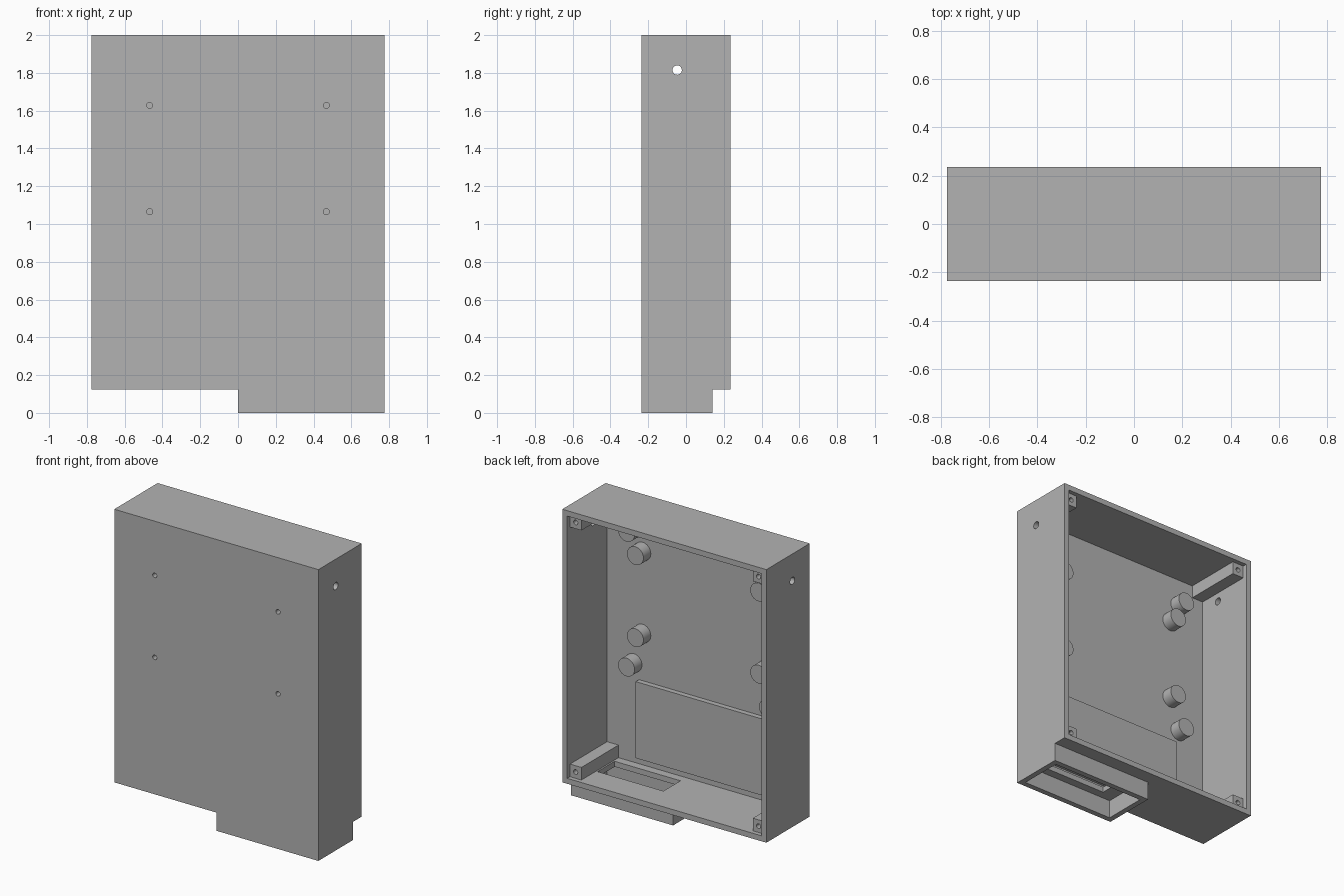
import bpy, math

if "Cube" in bpy.data.objects:
    bpy.data.objects.remove(bpy.data.objects["Cube"])

grey = bpy.data.materials.new("plain grey")
grey.diffuse_color = (0.45, 0.45, 0.45, 1)
grey.use_nodes = True
grey.node_tree.nodes["Principled BSDF"].inputs["Base Color"].default_value = grey.diffuse_color

W, D, TOP, BASE, T = 0.775, 0.235, 2.0, 0.125, 0.0375   # half width, half depth, heights, wall
FLOOR = -D + T                                          # inner face of the front panel


def box(name, x0, x1, y0, y1, z0, z1):
    bpy.ops.mesh.primitive_cube_add(size=1, location=((x0 + x1) / 2, (y0 + y1) / 2, (z0 + z1) / 2))
    ob = bpy.context.object
    ob.name = name
    ob.scale = (x1 - x0, y1 - y0, z1 - z0)
    bpy.ops.object.transform_apply(location=True, rotation=False, scale=True)
    ob.data.materials.append(grey)
    return ob


def rod(name, r, start, length, axis="Y", sides=32):
    """Cylinder running from start along +axis."""
    x, y, z = start
    if axis == "Y":
        loc, rot = (x, y + length / 2, z), (math.pi / 2, 0, 0)
    else:
        loc, rot = (x + length / 2, y, z), (0, math.pi / 2, 0)
    bpy.ops.mesh.primitive_cylinder_add(vertices=sides, radius=r, depth=length, location=loc, rotation=rot)
    ob = bpy.context.object
    ob.name = name
    bpy.ops.object.transform_apply(location=True, rotation=True, scale=True)
    ob.data.materials.append(grey)
    return ob


def boolean(target, tool, op="DIFFERENCE"):
    mod = target.modifiers.new("cut", "BOOLEAN")
    mod.operation, mod.solver, mod.object = op, "EXACT", tool
    bpy.ops.object.select_all(action="DESELECT")
    bpy.context.view_layer.objects.active = target
    target.select_set(True)
    bpy.ops.object.modifier_apply(modifier=mod.name)
    bpy.data.objects.remove(tool, do_unlink=True)


def smooth(ob):
    bpy.ops.object.select_all(action="DESELECT")
    bpy.context.view_layer.objects.active = ob
    ob.select_set(True)
    bpy.ops.object.shade_smooth_by_angle(angle=math.radians(30))


# Case: open-backed box joined with the hollow cable skirt under its right half
case = box("case", -W, W, -D, D, BASE, TOP)
boolean(case, box("skirt", 0, W, -D, 0.14, 0, BASE + 0.02), "UNION")
boolean(case, box("cavity", -W + T, W - T, FLOOR, D + 0.1, BASE + T, TOP - T))
boolean(case, box("skirt_cavity", T, W - T, FLOOR, 0.14 - T, -0.1, BASE))
# Cable slot between the case and the skirt
boolean(case, box("slot", 0.14, 0.64, -0.14, 0.045, BASE - 0.05, BASE + T + 0.05))
# Side holes, left and right
for x in (-W - 0.05, W - T - 0.05):
    boolean(case, rod("side_hole", 0.025, (x, -0.047, 1.815), T + 0.1, "X", 24))

# Standoffs: inner four take screws from the front, outer four are solid
inner = [(s * 0.468, z) for s in (-1, 1) for z in (1.065, 1.628)]
outer = [(s * 0.535, z) for s in (-1, 1) for z in (0.845, 1.77)]
for x, z in inner + outer:
    peg = rod("standoff", 0.0625, (x, FLOOR, z), 0.08)
    if (x, z) in inner:
        for part in (case, peg):
            boolean(part, rod("screw_hole", 0.016, (x, -D - 0.05, z), 0.14, "Y", 20))
    smooth(peg)
smooth(case)

# Corner posts with screw holes for the back cover
P = 0.0865
for s in (-1, 1):
    for z0 in (BASE + T, TOP - T - P):
        xs = sorted((s * (W - T), s * (W - T - P)))
        post = box("corner_post", xs[0], xs[1], FLOOR, 0.205, z0, z0 + P)
        boolean(post, rod("post_hole", 0.016, (sum(xs) / 2, 0.06, z0 + P / 2), 0.2, "Y", 20))
        smooth(post)

# Raised pad on the inside of the front panel
box("raised_pad", -0.495, 0.495, FLOOR, FLOOR + 0.036, 0.215, 0.74)
